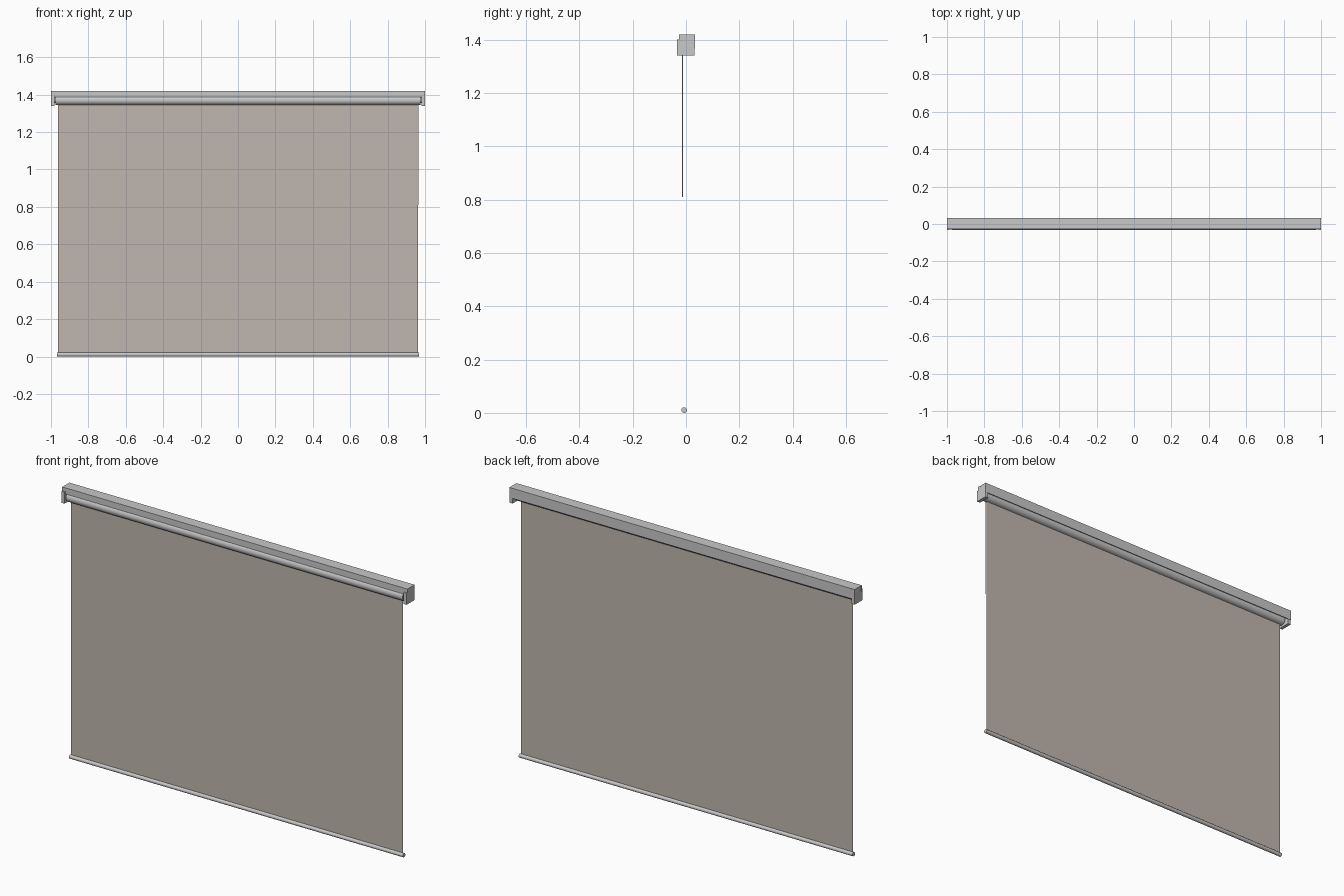
import bpy, bmesh, math

cube = bpy.data.objects.get("Cube")
if cube:
    bpy.data.objects.remove(cube, do_unlink=True)


def material(name, rgb):
    m = bpy.data.materials.new(name)
    m.use_nodes = True
    m.diffuse_color = (*rgb, 1)
    m.node_tree.nodes["Principled BSDF"].inputs["Base Color"].default_value = (*rgb, 1)
    return m


METAL = material("satin_grey", (0.58, 0.58, 0.58))
FABRIC = material("warm_taupe_fabric", (0.53, 0.47, 0.43))


def finish(name, bm, mat, smooth=False):
    bmesh.ops.recalc_face_normals(bm, faces=bm.faces)
    mesh = bpy.data.meshes.new(name)
    bm.to_mesh(mesh)
    bm.free()
    mesh.materials.append(mat)
    ob = bpy.data.objects.new(name, mesh)
    bpy.context.collection.objects.link(ob)
    if smooth:
        bpy.ops.object.select_all(action='DESELECT')
        ob.select_set(True)
        bpy.context.view_layer.objects.active = ob
        bpy.ops.object.shade_smooth_by_angle(angle=math.radians(40))
    return ob


def extrude_x(name, profile, x0, x1, mat, smooth=False):
    """Sweep a closed (y, z) profile along x."""
    bm = bmesh.new()
    face = bm.faces.new([bm.verts.new((x0, y, z)) for y, z in profile])
    out = bmesh.ops.extrude_face_region(bm, geom=[face])
    verts = [v for v in out["geom"] if isinstance(v, bmesh.types.BMVert)]
    bmesh.ops.translate(bm, verts=verts, vec=(x1 - x0, 0, 0))
    return finish(name, bm, mat, smooth)


def circle(y, z, r, n):
    return [(y + r * math.cos(2 * math.pi * i / n), z + r * math.sin(2 * math.pi * i / n))
            for i in range(n)]


# Head rail: downward channel with a short front lip and a deeper back
FRONT, BACK, TOP, T = -0.026, 0.033, 1.42, 0.004
extrude_x("head_rail", [
    (FRONT, 1.388), (FRONT, TOP), (BACK, TOP), (BACK, 1.367),
    (BACK - T, 1.367), (BACK - T, TOP - T), (FRONT + T, TOP - T), (FRONT + T, 1.388)],
    -1, 1, METAL)

# End brackets closing the rail, with hubs that hold the roller
bracket = [(-0.033, 1.34), (-0.033, 1.4), (FRONT + 0.001, 1.4), (FRONT + 0.001, TOP - 0.001),
           (BACK - 0.001, TOP - 0.001), (BACK - 0.001, 1.34)]
for side, s in (("left", 1), ("right", -1)):
    extrude_x(side + "_end_bracket", bracket, s * 0.982, s * 0.9995, METAL)
    extrude_x(side + "_roller_hub", circle(-0.007, 1.37, 0.015, 24), s * 0.972, s * 0.985, METAL, True)

# Roller tube
extrude_x("roller_tube", circle(-0.007, 1.37, 0.0255, 48), -0.975, 0.975, METAL, True)

# Hanging fabric sheet
bm = bmesh.new()
bm.faces.new([bm.verts.new((x, -0.007, z)) for x, z in
              ((-0.962, 0.012), (0.962, 0.012), (0.962, 1.36), (-0.962, 1.36))])
finish("fabric_sheet", bm, FABRIC)

# Weighted bottom bar
extrude_x("bottom_bar", circle(-0.007, 0.0105, 0.0105, 24), -0.967, 0.967, METAL, True)

# Pull cord on the left edge
bm = bmesh.new()
bmesh.ops.create_cone(bm, cap_ends=True, segments=10, radius1=0.002, radius2=0.002, depth=0.55)
bmesh.ops.translate(bm, verts=bm.verts, vec=(0.964, -0.013, 1.085))
finish("pull_cord", bm, METAL, True)
